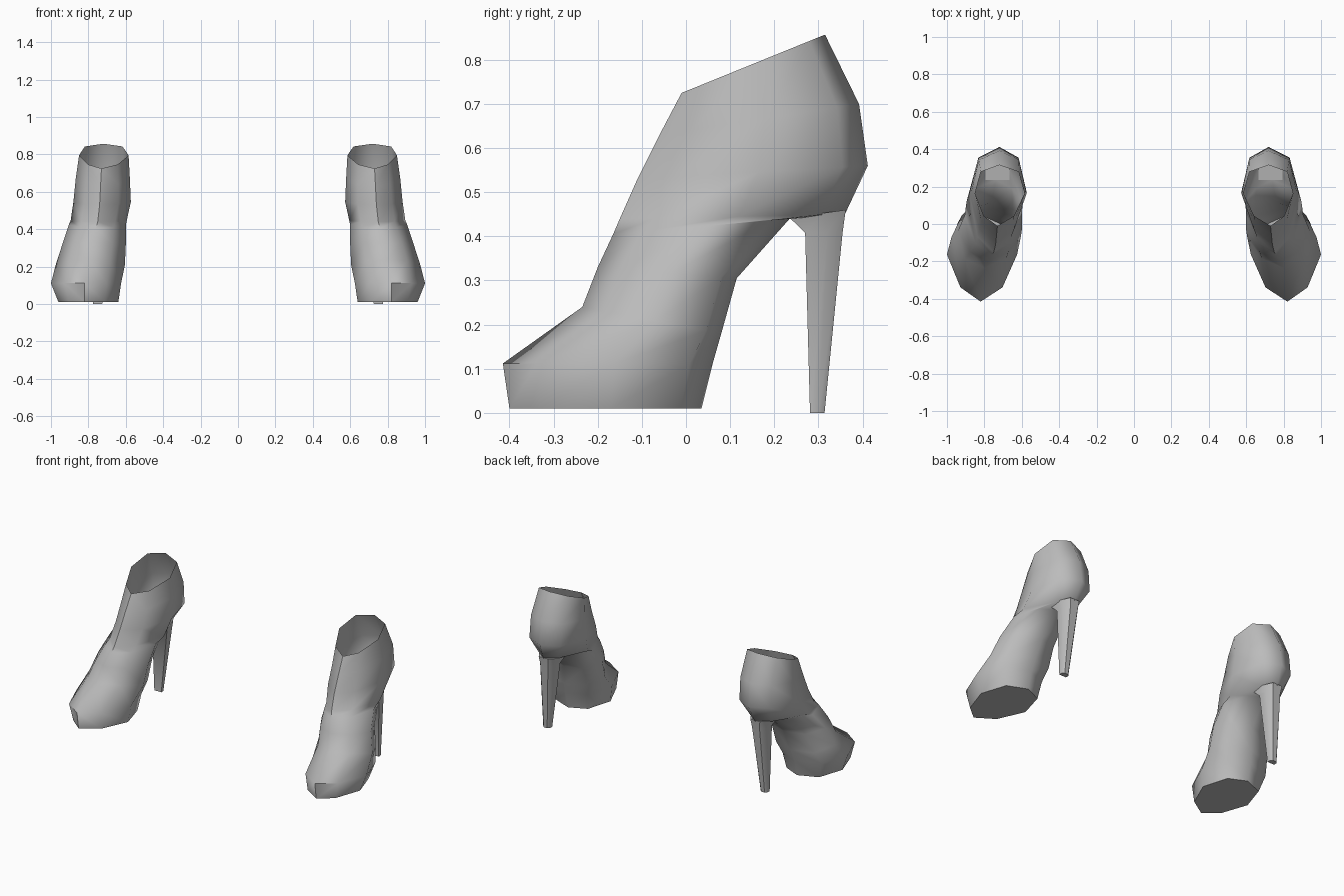
import bpy, bmesh, math

if "Cube" in bpy.data.objects:
    bpy.data.objects.remove(bpy.data.objects["Cube"])

grey = bpy.data.materials.new("mid grey")
grey.diffuse_color = (0.5, 0.5, 0.5, 1)
grey.use_nodes = True
grey.node_tree.nodes["Principled BSDF"].inputs["Base Color"].default_value = grey.diffuse_color


def loft(name, rings, cap_start, cap_end, angle):
    """Skin a list of rings, then mirror the part to the other shoe."""
    bm = bmesh.new()
    loops = [[bm.verts.new(p) for p in ring] for ring in rings]
    n = len(loops[0])
    for a, b in zip(loops, loops[1:]):
        for i in range(n):
            j = (i + 1) % n
            bm.faces.new((a[i], a[j], b[j], b[i]))
    if cap_start:
        bm.faces.new(loops[0][::-1])
    if cap_end:
        bm.faces.new(loops[-1])
    bmesh.ops.recalc_face_normals(bm, faces=bm.faces)
    mesh = bpy.data.meshes.new(name)
    bm.to_mesh(mesh)
    bm.free()
    mesh.materials.append(grey)
    obj = bpy.data.objects.new(name, mesh)
    bpy.context.collection.objects.link(obj)
    bpy.context.view_layer.objects.active = obj
    obj.select_set(True)
    bpy.ops.object.shade_smooth_by_angle(angle=math.radians(angle))
    obj.select_set(False)
    obj.modifiers.new("other shoe", 'MIRROR').use_mirror_merge = False
    return obj


def shoe_ring(fy, fz, by, bz, x_in, x_out, x_front, x_back, back_width):
    """Eight-point section from a front point to a back point."""
    def at(t, x):
        return (x, fy + (by - fy) * t, fz + (bz - fz) * t)

    def toward(x0, x1, f):
        return x0 + (x1 - x0) * f
    return [at(0, x_front), at(0.16, toward(x_front, x_out, 0.6)),
            at(0.53, x_out), at(0.89, toward(x_back, x_out, back_width)),
            at(1, x_back), at(0.89, toward(x_back, x_in, back_width)),
            at(0.53, x_in), at(0.16, toward(x_front, x_in, 0.6))]


# Shoe body: flat sole, toe, arch, heel cup and open ankle
body = [
    (-0.40, 0.01, 0.035, 0.01, 0.64, 0.96, 0.82, 0.79, 0.70),
    (-0.415, 0.112, 0.06, 0.11, 0.625, 1.00, 0.82, 0.79, 0.72),
    (-0.235, 0.24, 0.08, 0.18, 0.605, 0.975, 0.80, 0.78, 0.72),
    (-0.20, 0.33, 0.115, 0.305, 0.60, 0.94, 0.78, 0.76, 0.70),
    (-0.165, 0.405, 0.235, 0.44, 0.60, 0.905, 0.76, 0.74, 0.62),
    (-0.15, 0.44, 0.36, 0.45, 0.595, 0.895, 0.75, 0.73, 0.42),
    (-0.11, 0.53, 0.412, 0.56, 0.573, 0.88, 0.74, 0.72, 0.70),
    (-0.06, 0.63, 0.392, 0.70, 0.578, 0.868, 0.735, 0.72, 0.74),
    (-0.01, 0.725, 0.315, 0.857, 0.585, 0.85, 0.73, 0.72, 0.76),
]
loft("shoe_body", [shoe_ring(*r) for r in body], True, False, 60)


# Stiletto heel: tapered column flaring forward into the arch
def heel_ring(x, w, y0, y1, z0, z1):
    ym, zm = y0 + (y1 - y0) * 0.6, z0 + (z1 - z0) * 0.6
    return [(x - w, y0, z0), (x + w, y0, z0), (x + w, ym, zm),
            (x + w * 0.5, y1, z1), (x - w * 0.5, y1, z1), (x - w, ym, zm)]


loft("stiletto_heel", [
    heel_ring(0.75, 0.024, 0.281, 0.314, 0, 0),
    heel_ring(0.73, 0.052, 0.27, 0.355, 0.408, 0.41),
    heel_ring(0.73, 0.065, 0.235, 0.362, 0.442, 0.46),
], True, True, 50)
